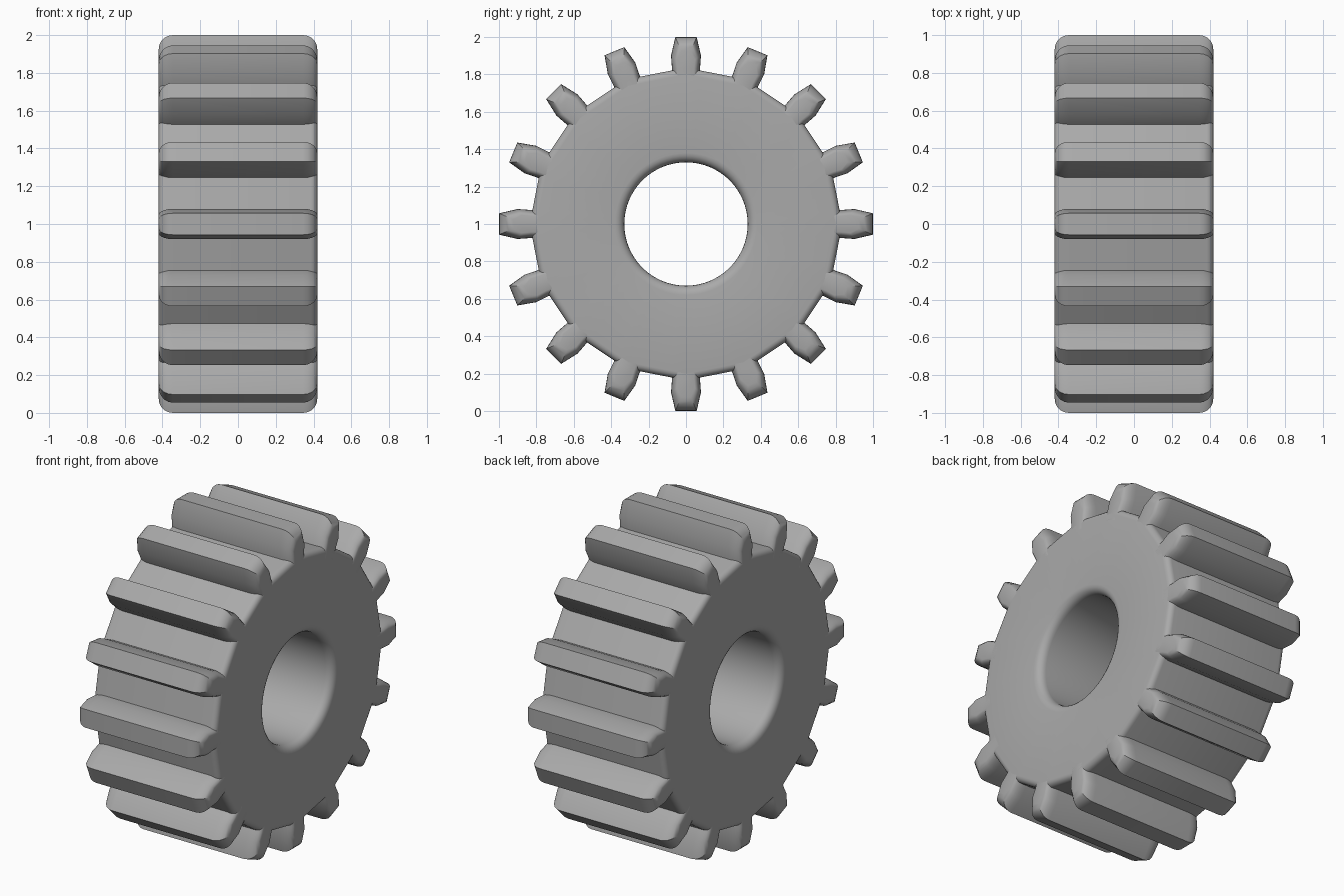
import bpy, bmesh, math

cube = bpy.data.objects.get("Cube")
if cube:
    bpy.data.objects.remove(cube, do_unlink=True)

TEETH, HALF, SIDES = 16, 0.42, 64
STEPS = 5

metal = bpy.data.materials.new("grey metal")
metal.use_nodes = True
GREY = (0.4, 0.4, 0.4, 1)
metal.diffuse_color = GREY
metal.node_tree.nodes["Principled BSDF"].inputs["Base Color"].default_value = GREY


def finish(bm, name, angle):
    bmesh.ops.recalc_face_normals(bm, faces=bm.faces)
    mesh = bpy.data.meshes.new(name)
    bm.to_mesh(mesh)
    bm.free()
    mesh.materials.append(metal)
    obj = bpy.data.objects.new(name, mesh)
    bpy.context.collection.objects.link(obj)
    obj.location.z = 1
    bpy.ops.object.select_all(action='DESELECT')
    obj.select_set(True)
    bpy.context.view_layer.objects.active = obj
    bpy.ops.object.shade_smooth_by_angle(angle=math.radians(angle))
    return obj


def bridge(bm, a, b):
    n = len(a)
    for i in range(n):
        bm.faces.new((a[i], a[(i + 1) % n], b[(i + 1) % n], b[i]))


def quarter(i):
    """Sine and cosine at one step of a rounded edge."""
    a = math.pi / 2 * i / STEPS
    return math.sin(a), math.cos(a)


# Gear body: faceted rim, rounded edges and a round bore
def ring(bm, x, radius, faceted):
    verts = []
    for i in range(SIDES):
        a = 2 * math.pi * i / SIDES
        r = radius
        if faceted:
            pitch = 2 * math.pi / TEETH
            r = radius / math.cos(a % pitch - pitch / 2)
        verts.append(bm.verts.new((x, r * math.sin(a), r * math.cos(a))))
    return verts


APOTHEM, BORE, RIM_R, BORE_R = 0.82, 0.33, 0.035, 0.05
half_profile = []
for i in range(STEPS + 1):
    s, c = quarter(i)
    half_profile.append((HALF - RIM_R + RIM_R * s, APOTHEM - RIM_R + RIM_R * c, True))
for i in range(STEPS + 1):
    s, c = quarter(i)
    half_profile.append((HALF - BORE_R + BORE_R * c, BORE + BORE_R - BORE_R * s, False))
profile = half_profile + [(-x, r, f) for x, r, f in reversed(half_profile)]

bm = bmesh.new()
rings = [ring(bm, *p) for p in profile]
for k in range(len(rings)):
    bridge(bm, rings[k], rings[(k + 1) % len(rings)])
finish(bm, "gear_body", 21)

# Teeth: tapered bars with rounded ends, repeated round the rim
TIP_R, FLANK_R = 0.075, 0.032


def section(bm, x, tip_inset, flank_inset):
    side = [(0.075, 0.76), (0.075, 0.83), (0.08, 0.9), (0.057, 1.0)]
    pts = [(w - flank_inset, h) for w, h in side]
    pts[-1] = (pts[-1][0], 1.0 - tip_inset)
    pts[-2] = (pts[-2][0], 0.9 - tip_inset * 0.3)
    outline = pts + [(-w, h) for w, h in reversed(pts)]
    return [bm.verts.new((x, y, z)) for y, z in outline]


stations = []
for i in range(STEPS + 1):
    s, c = quarter(i)
    stations.append((HALF - TIP_R + TIP_R * s, TIP_R * (1 - c), FLANK_R * (1 - c)))
stations = [(-x, t, f) for x, t, f in reversed(stations)] + stations

for n in range(TEETH):
    bm = bmesh.new()
    loops = [section(bm, *s) for s in stations]
    for a, b in zip(loops, loops[1:]):
        bridge(bm, a, b)
    bm.faces.new(loops[0])
    bm.faces.new(loops[-1])
    tooth = finish(bm, f"tooth_{n + 1}", 30)
    tooth.rotation_euler.x = 2 * math.pi * n / TEETH
